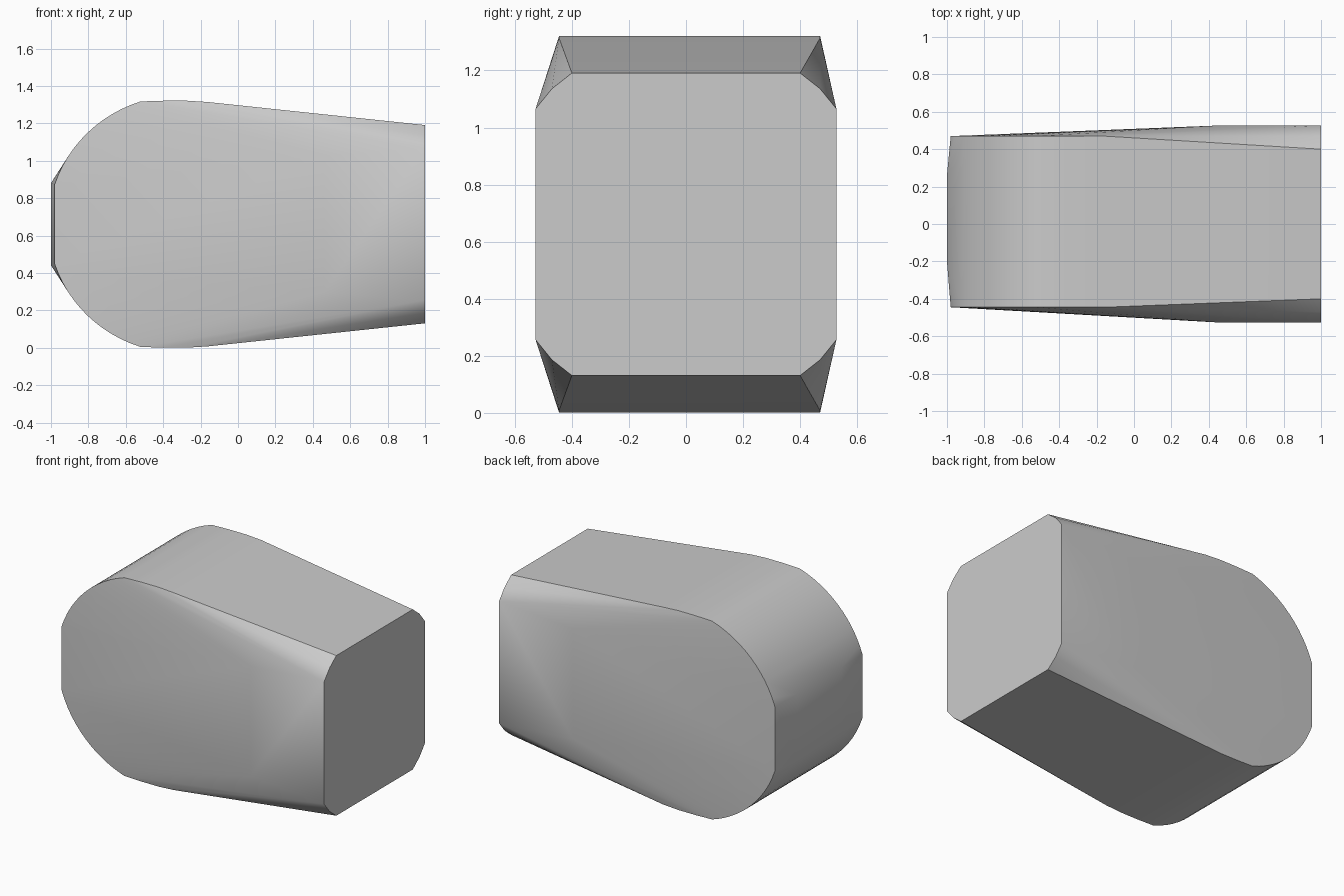
import bpy, bmesh, math

cube = bpy.data.objects.get("Cube")
if cube:
    bpy.data.objects.remove(cube, do_unlink=True)

MID = 0.661  # height of the horizontal symmetry plane


def material(name, value):
    mat = bpy.data.materials.new(name)
    mat.use_nodes = True
    colour = (value, value, value, 1)
    mat.diffuse_color = colour
    mat.node_tree.nodes["Principled BSDF"].inputs["Base Color"].default_value = colour
    return mat


points = []


def add(x, y, h):
    """Add a point above and below the middle plane."""
    points.extend([(x, y, MID + h), (x, y, MID - h)])


# rounded outline on each side: arc, gentle crown, start of the taper
for y in (-0.445, 0.47):
    for i in range(13):
        a = math.radians(162 - i * 4.5)
        add(-0.3 + 0.715 * math.cos(a), y, 0.69 * math.sin(a))
    for x, h in ((-0.4, 0.66), (-0.27, 0.66), (-0.16, 0.653)):
        add(x, y, h)

# slightly bulged rounded end
for y in (-0.2, 0.26):
    add(-1, y, 0.22)

# flat square end with chamfered corners, and the bulge of the side walls
for side in (-1, 1):
    add(1, side * 0.4, 0.53)
    add(1, side * 0.47, 0.475)
    add(1, side * 0.527, 0.405)
    add(0.46, side * 0.527, 0.365)

# skin the outline points into one closed body
bm = bmesh.new()
for p in points:
    bm.verts.new(p)
hull = bmesh.ops.convex_hull(bm, input=bm.verts[:])
loose = {g for g in hull["geom_interior"] + hull["geom_unused"]
         if isinstance(g, bmesh.types.BMVert) and not g.link_faces}
bmesh.ops.delete(bm, geom=list(loose), context="VERTS")
bmesh.ops.dissolve_limit(bm, angle_limit=math.radians(0.5),
                         verts=bm.verts[:], edges=bm.edges[:])
bmesh.ops.recalc_face_normals(bm, faces=bm.faces[:])
mesh = bpy.data.meshes.new("body")
bm.to_mesh(mesh)
bm.free()
mesh.materials.append(material("light grey", 0.6))

body = bpy.data.objects.new("body", mesh)
bpy.context.collection.objects.link(body)
bpy.context.view_layer.objects.active = body
body.select_set(True)
bpy.ops.object.shade_smooth_by_angle(angle=math.radians(30))
